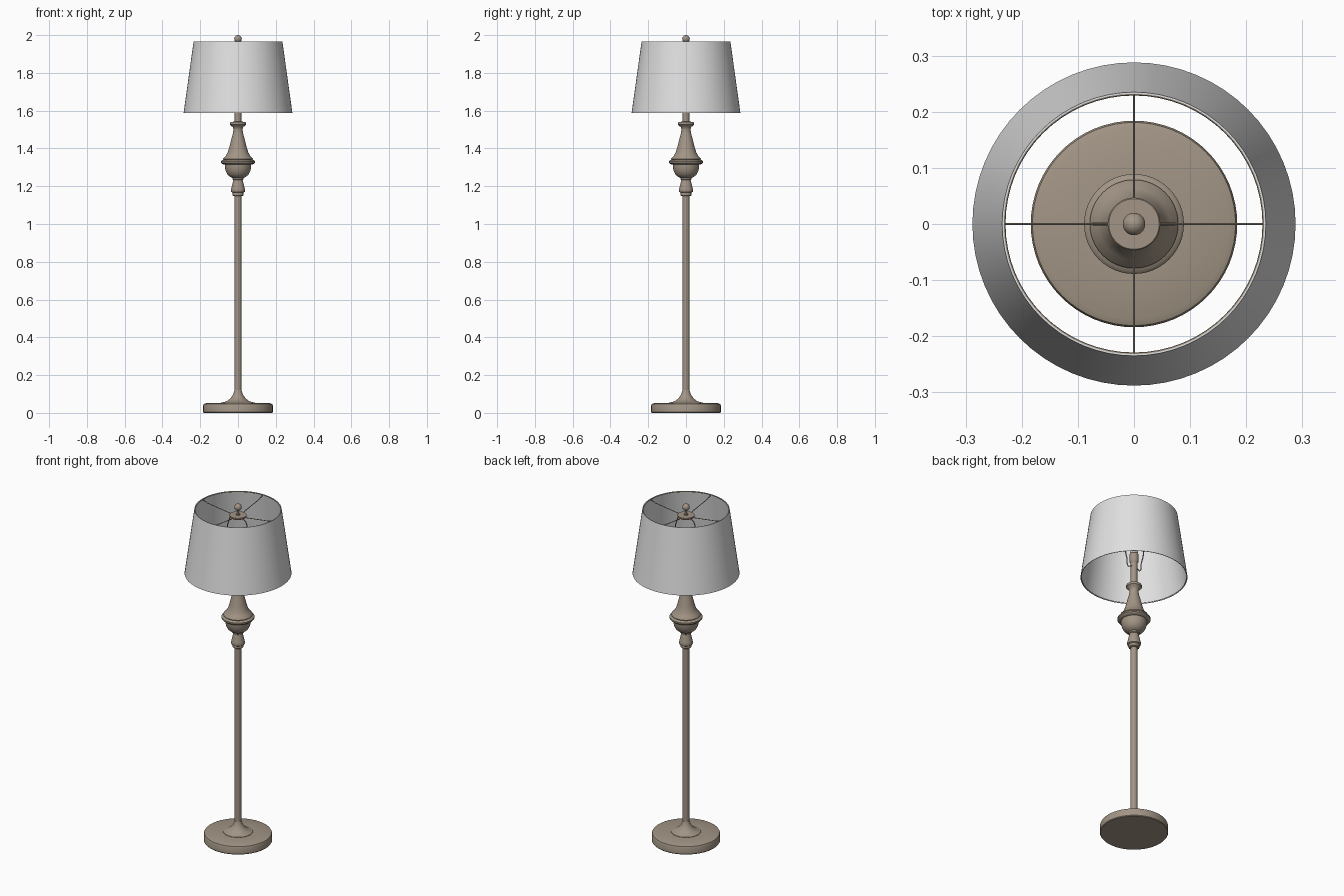
import bpy
import math
from math import cos, sin, pi
from mathutils import Vector

old = bpy.data.objects.get("Cube")
if old:
    bpy.data.objects.remove(old, do_unlink=True)


def material(name, rgb):
    m = bpy.data.materials.new(name)
    m.use_nodes = True
    m.diffuse_color = (*rgb, 1)
    m.node_tree.nodes["Principled BSDF"].inputs["Base Color"].default_value = (*rgb, 1)
    return m


METAL = material("warm beige metal", (0.36, 0.30, 0.235))
FABRIC = material("pale fabric", (0.75, 0.75, 0.75))


def finish(ob, mat):
    ob.data.materials.append(mat)
    bpy.ops.object.select_all(action="DESELECT")
    ob.select_set(True)
    bpy.context.view_layer.objects.active = ob
    bpy.ops.object.shade_smooth_by_angle(angle=math.radians(35))
    return ob


def lathe(name, profile, mat, sides=48, closed=False):
    """Spin (radius, height) points, listed bottom to top, around z."""
    n = len(profile)
    verts = [(r * cos(2 * pi * s / sides), r * sin(2 * pi * s / sides), z)
             for r, z in profile for s in range(sides)]
    faces = []
    for i in range(n if closed else n - 1):
        a, b = i * sides, (i + 1) % n * sides
        for s in range(sides):
            t = (s + 1) % sides
            faces.append((a + s, a + t, b + t, b + s))
    if not closed:
        faces.append(tuple(reversed(range(sides))))
        faces.append(tuple(range((n - 1) * sides, n * sides)))
    me = bpy.data.meshes.new(name)
    me.from_pydata(verts, [], faces)
    ob = bpy.data.objects.new(name, me)
    bpy.context.collection.objects.link(ob)
    return finish(ob, mat)


def wire(name, points, radius, mat, cyclic=False):
    """Round wire swept along a path, turned into a mesh."""
    cu = bpy.data.curves.new(name, "CURVE")
    cu.dimensions = "3D"
    cu.bevel_depth = radius
    cu.bevel_resolution = 2
    cu.use_fill_caps = True
    sp = cu.splines.new("POLY")
    sp.points.add(len(points) - 1)
    for p, co in zip(sp.points, points):
        p.co = (*co, 1)
    sp.use_cyclic_u = cyclic
    ob = bpy.data.objects.new(name, cu)
    bpy.context.collection.objects.link(ob)
    bpy.ops.object.select_all(action="DESELECT")
    ob.select_set(True)
    bpy.context.view_layer.objects.active = ob
    bpy.ops.object.convert(target="MESH")
    return finish(bpy.context.object, mat)


def ring(radius, z, n=64):
    return [(radius * cos(2 * pi * i / n), radius * sin(2 * pi * i / n), z) for i in range(n)]


# Weighted foot with rounded rim, and the flare up to the pole
lathe("base", [(0.181, 0), (0.184, 0.004), (0.184, 0.04), (0.181, 0.047), (0.17, 0.051),
               (0.08, 0.054)], METAL, 64)
lathe("base_flare", [(0.082, 0.05), (0.08, 0.056), (0.06, 0.062), (0.043, 0.074),
                     (0.03, 0.09), (0.022, 0.108), (0.019, 0.12)], METAL)
lathe("pole", [(0.018, 0.1), (0.018, 1.17)], METAL, 32)

# Turned column, from the lower collar up to the cup
lathe("collar", [(0.024, 1.148), (0.029, 1.152), (0.029, 1.166), (0.036, 1.17),
                 (0.038, 1.177), (0.035, 1.19), (0.026, 1.228), (0.024, 1.236)], METAL)
lathe("bowl", [(0.024, 1.232), (0.029, 1.236), (0.029, 1.244), (0.042, 1.249), (0.056, 1.262),
               (0.065, 1.28), (0.069, 1.3), (0.07, 1.318)], METAL)
lathe("bowl_rim", [(0.07, 1.314), (0.084, 1.318), (0.089, 1.324), (0.089, 1.332),
                   (0.084, 1.338), (0.07, 1.342)], METAL)
lathe("bell", [(0.076, 1.338), (0.079, 1.344), (0.076, 1.35), (0.064, 1.362), (0.054, 1.38),
               (0.045, 1.41), (0.035, 1.45), (0.027, 1.48), (0.024, 1.5),
               (0.027, 1.512), (0.036, 1.52), (0.042, 1.526), (0.043, 1.534),
               (0.04, 1.54), (0.02, 1.542)], METAL)

# Neck, bulb holder and bulb inside the shade
lathe("neck", [(0.018, 1.535), (0.018, 1.68)], METAL, 32)
lathe("socket", [(0.018, 1.675), (0.024, 1.685), (0.024, 1.73), (0.02, 1.735)], METAL, 32)
lathe("bulb", [(0.018, 1.73), (0.022, 1.75), (0.034, 1.785), (0.037, 1.81),
               (0.033, 1.835), (0.02, 1.85), (0.004, 1.856)], FABRIC, 32)

# Harp that carries the shade
half = [(0.015, 1.655), (0.04, 1.642), (0.048, 1.655), (0.05, 1.69), (0.064, 1.74),
        (0.072, 1.8), (0.068, 1.86), (0.052, 1.905), (0.025, 1.926)]
path = [(x, 0, z) for x, z in half] + [(-x, 0, z) for x, z in reversed(half)]
wire("harp", path, 0.003, METAL)

# Hub, finial and four sloping arms
lathe("hub_disc", [(0.045, 1.924), (0.047, 1.926), (0.047, 1.932), (0.045, 1.934)], METAL)
lathe("finial_stem", [(0.01, 1.93), (0.01, 1.94), (0.006, 1.945), (0.006, 1.97)], METAL, 24)
bpy.ops.mesh.primitive_uv_sphere_add(segments=32, ring_count=16, radius=0.02,
                                     location=(0, 0, 1.98))
ball = bpy.context.object
ball.name = "finial_ball"
finish(ball, METAL)
for k, side in enumerate(("left", "back", "right", "front")):
    d = Vector((round(cos(k * pi / 2)), round(sin(k * pi / 2)), 0))
    wire("shade_arm_" + side, [d * r + Vector((0, 0, z)) for r, z in
                               ((0.04, 1.929), (0.2, 1.95), (0.234, 1.963))], 0.002, METAL)

# Open tapered shade with wire rings inside both rims
lathe("shade", [(0.288, 1.588), (0.235, 1.967), (0.232, 1.967), (0.285, 1.588)],
      FABRIC, 64, closed=True)
wire("shade_top_ring", ring(0.232, 1.964), 0.003, METAL, True)
wire("shade_bottom_ring", ring(0.284, 1.592), 0.002, FABRIC, True)
